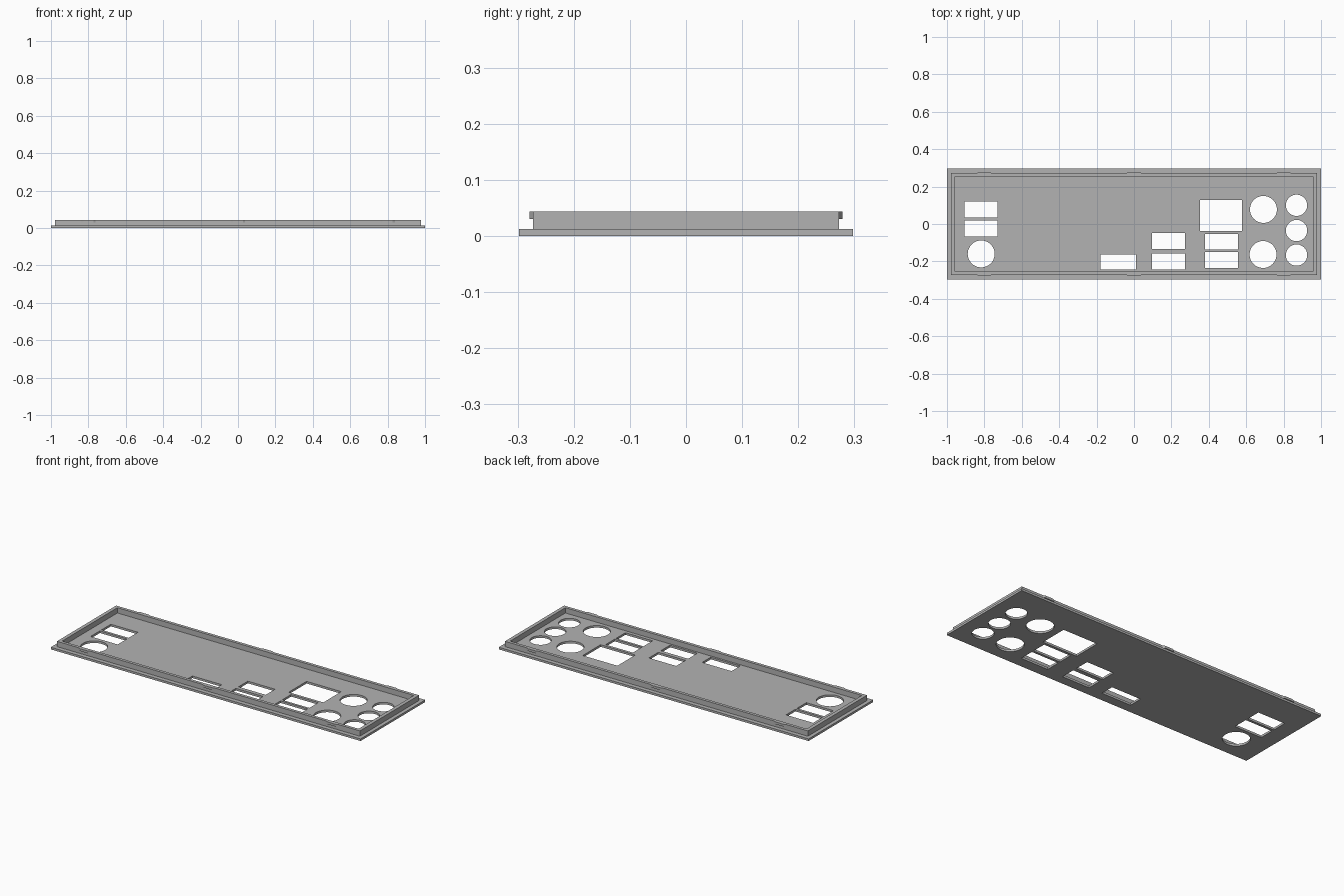
import bpy, bmesh
from math import cos, sin, tau

cube = bpy.data.objects.get("Cube")
if cube:
    bpy.data.objects.remove(cube, do_unlink=True)

steel = bpy.data.materials.new("grey steel")
steel.use_nodes = True
GREY = (0.45, 0.45, 0.45, 1)
steel.diffuse_color = GREY
steel.node_tree.nodes["Principled BSDF"].inputs["Base Color"].default_value = GREY


def rect(x0, x1, y0, y1):
    return [(x0, y0), (x1, y0), (x1, y1), (x0, y1)]


def circle(x, y, r, n=48):
    return [(x + r * cos(tau * i / n), y + r * sin(tau * i / n)) for i in range(n)]


def sheet(name, loops, z0, z1):
    """Flat outline with holes, extruded from z0 to z1."""
    curve = bpy.data.curves.new(name, 'CURVE')
    curve.dimensions = '2D'
    curve.fill_mode = 'BOTH'
    curve.extrude = (z1 - z0) / 2
    for loop in loops:
        spline = curve.splines.new('POLY')
        spline.points.add(len(loop) - 1)
        for point, (x, y) in zip(spline.points, loop):
            point.co = (x, y, 0, 1)
        spline.use_cyclic_u = True
    temp = bpy.data.objects.new(name + " outline", curve)
    bpy.context.collection.objects.link(temp)
    deps = bpy.context.evaluated_depsgraph_get()
    mesh = bpy.data.meshes.new_from_object(temp.evaluated_get(deps))
    bpy.data.objects.remove(temp, do_unlink=True)
    bpy.data.curves.remove(curve)

    bm = bmesh.new()
    bm.from_mesh(mesh)
    bmesh.ops.remove_doubles(bm, verts=bm.verts, dist=1e-5)
    bmesh.ops.translate(bm, verts=bm.verts, vec=(0, 0, (z0 + z1) / 2))
    bmesh.ops.recalc_face_normals(bm, faces=bm.faces)
    for face in bm.faces:
        face.smooth = False
    bm.to_mesh(mesh)
    bm.free()
    mesh.materials.clear()
    mesh.materials.append(steel)
    obj = bpy.data.objects.new(name, mesh)
    bpy.context.collection.objects.link(obj)
    return obj


PLATE_TOP, RIM_TOP = 0.0125, 0.0435

# Rectangular port openings
ports = [
    rect(-0.905, -0.73, 0.034, 0.12),
    rect(-0.905, -0.73, -0.067, 0.019),
    rect(-0.18, 0.01, -0.243, -0.163),
    rect(0.097, 0.273, -0.134, -0.048),
    rect(0.097, 0.273, -0.243, -0.158),
    rect(0.353, 0.577, -0.037, 0.128),
    rect(0.38, 0.556, -0.136, -0.053),
    rect(0.38, 0.556, -0.235, -0.15),
]
# Round port openings
ports += [circle(x, y, 0.072) for x, y in ((-0.817, -0.16), (0.692, 0.078), (0.69, -0.163))]
ports += [circle(0.869, y, 0.057) for y in (0.1, -0.035, -0.166)]

# Base plate with openings
sheet("base_plate", [rect(-1, 1, -0.298, 0.298)] + ports, 0, PLATE_TOP)

# Raised rim
sheet("raised_rim", [rect(-0.978, 0.978, -0.273, 0.273),
                     rect(-0.957, 0.957, -0.255, 0.255)], PLATE_TOP, RIM_TOP)

# Snap tabs along both long sides of the rim
for side, label in ((-1, "front"), (1, "back")):
    for x, place in ((-0.8, "right"), (0, "middle"), (0.8, "left")):
        tab = [(x - 0.04, side * 0.272), (x + 0.04, side * 0.272),
               (x + 0.027, side * 0.279), (x - 0.027, side * 0.279)]
        sheet(f"{label}_{place}_tab", [tab], 0.03, RIM_TOP)
